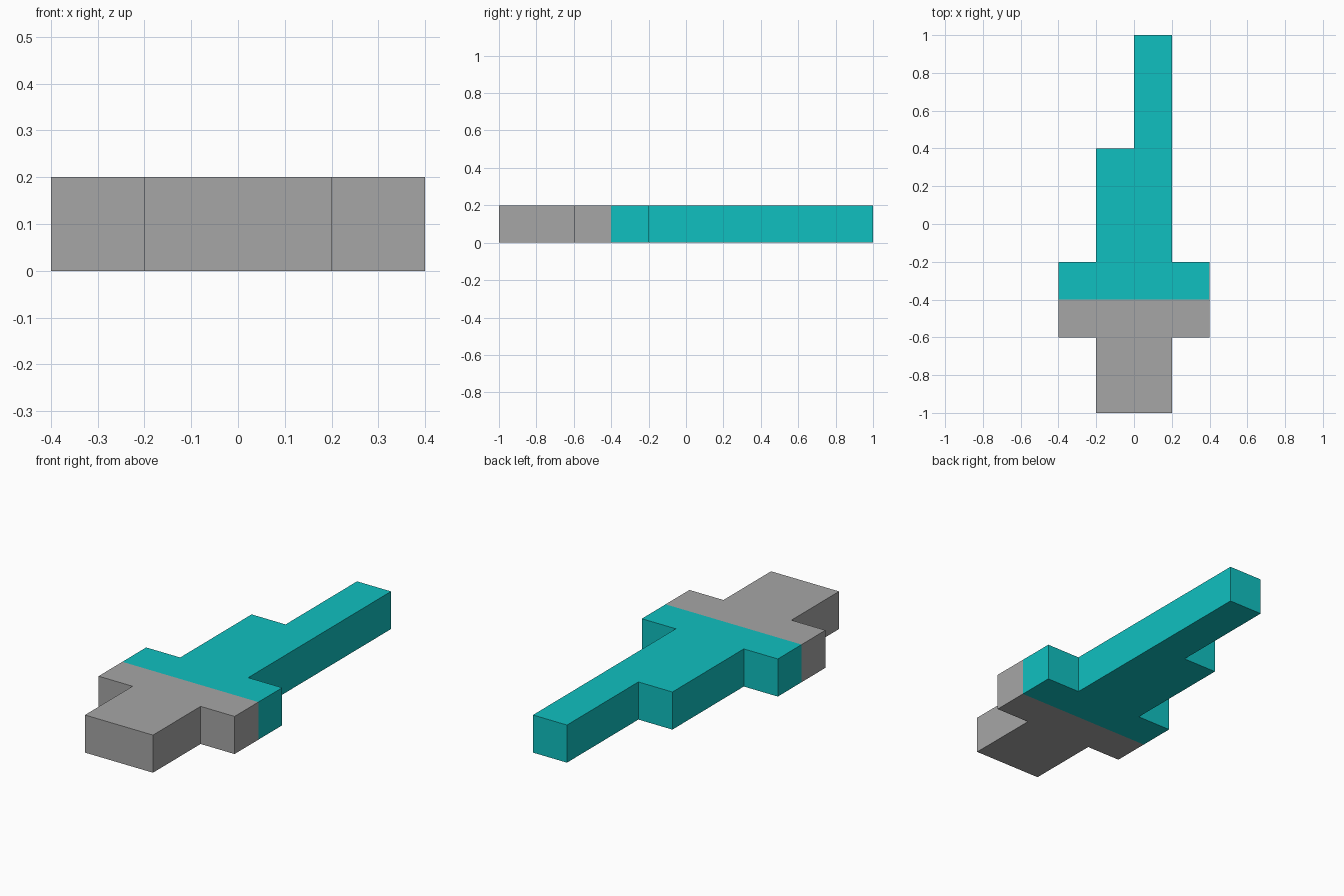
import bpy
import bmesh

cube = bpy.data.objects.get("Cube")
if cube:
    bpy.data.objects.remove(cube, do_unlink=True)

THICKNESS = 0.2


def make_material(name, rgb):
    mat = bpy.data.materials.new(name)
    mat.use_nodes = True
    color = (*rgb, 1.0)
    mat.diffuse_color = color
    bsdf = next(n for n in mat.node_tree.nodes if n.type == 'BSDF_PRINCIPLED')
    bsdf.inputs["Base Color"].default_value = color
    return mat


def make_slab(name, outline, mat):
    """Extrude a counter-clockwise xy outline up to the shared thickness."""
    bm = bmesh.new()
    base = bm.faces.new([bm.verts.new((x, y, 0)) for x, y in outline])
    top = bmesh.ops.extrude_face_region(bm, geom=[base], use_keep_orig=True)
    verts = [g for g in top["geom"] if isinstance(g, bmesh.types.BMVert)]
    bmesh.ops.translate(bm, verts=verts, vec=(0, 0, THICKNESS))
    bmesh.ops.recalc_face_normals(bm, faces=bm.faces)
    mesh = bpy.data.meshes.new(name)
    bm.to_mesh(mesh)
    bm.free()
    mesh.materials.append(mat)
    obj = bpy.data.objects.new(name, mesh)
    bpy.context.collection.objects.link(obj)
    return obj


grey = make_material("grey", (0.381, 0.381, 0.381))
teal = make_material("teal", (0.005, 0.527, 0.527))

# Handle with the front half of the crossguard
make_slab("handle", [(-0.2, -1.0), (0.2, -1.0), (0.2, -0.6), (0.4, -0.6),
                     (0.4, -0.4), (-0.4, -0.4), (-0.4, -0.6), (-0.2, -0.6)], grey)

# Stepped blade with the back half of the crossguard
make_slab("blade", [(-0.4, -0.4), (0.4, -0.4), (0.4, -0.2), (0.2, -0.2),
                    (0.2, 1.0), (0.0, 1.0), (0.0, 0.4), (-0.2, 0.4),
                    (-0.2, -0.2), (-0.4, -0.2)], teal)
